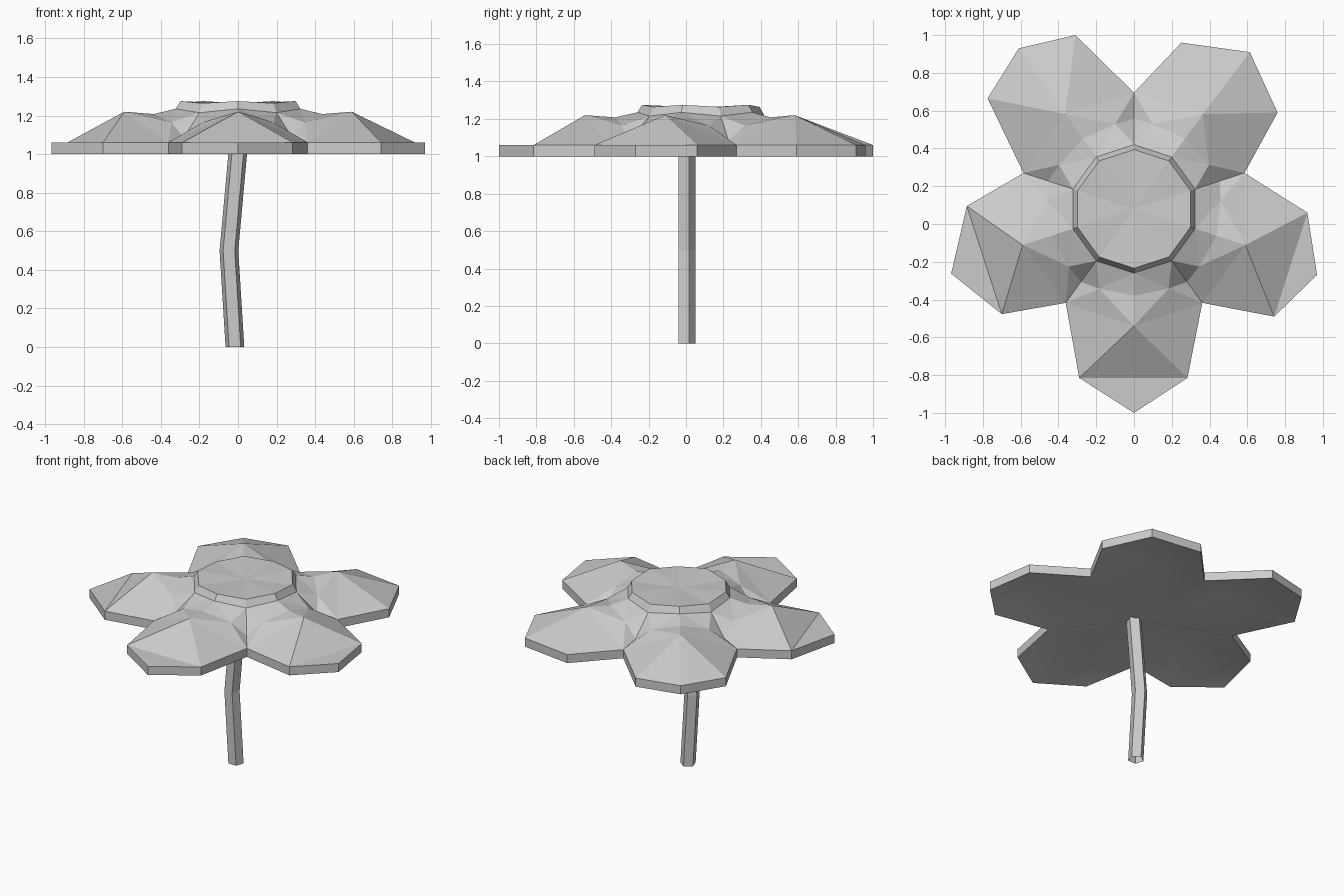
import bpy, bmesh
from math import radians, cos, sin

cube = bpy.data.objects.get("Cube")
if cube:
    bpy.data.objects.remove(cube, do_unlink=True)

grey = bpy.data.materials.new("soft_grey")
grey.use_nodes = True
grey.diffuse_color = (0.6, 0.6, 0.6, 1)
grey.node_tree.nodes["Principled BSDF"].inputs["Base Color"].default_value = (0.6, 0.6, 0.6, 1)

MID_Y = 0.08           # flower centre
BASE, RIM = 1.0, 1.06  # underside and top of the petal edge


def polar(radius, angle, z):
    a = radians(angle)
    return (radius * cos(a), MID_Y + radius * sin(a), z)


def face(bm, *points):
    bm.faces.new([bm.verts.new(p) for p in points])


def finish(bm, name, facing=0, smooth=False):
    """Weld and orient the faces: outward, or all up (1) or down (-1)."""
    bmesh.ops.remove_doubles(bm, verts=bm.verts, dist=0.0005)
    bmesh.ops.recalc_face_normals(bm, faces=bm.faces)
    for f in bm.faces:
        f.normal_update()
        f.smooth = smooth
        if f.normal.z * facing < 0:
            f.normal_flip()
    mesh = bpy.data.meshes.new(name)
    bm.to_mesh(mesh)
    bm.free()
    mesh.materials.append(grey)
    obj = bpy.data.objects.new(name, mesh)
    bpy.context.collection.objects.link(obj)


# Petals: direction, three outer edge points, whether the tip lies flat
petals = [
    (-90, [(-0.29, -0.815), (0, -1.0), (0.283, -0.815)], True),
    (-18, [(0.742, -0.49), (0.969, -0.27), (0.918, 0.06)], True),
    (54, [(0.76, 0.59), (0.613, 0.91), (0.25, 0.96)], False),
    (126, [(-0.31, 1.0), (-0.61, 0.93), (-0.775, 0.665)], False),
    (198, [(-0.885, 0.095), (-0.968, -0.263), (-0.70, -0.477)], True),
]
top, under = bmesh.new(), bmesh.new()
for angle, outer, flat_tip in petals:
    peak = polar(0.62, angle, 1.22)
    ridge = polar(0.46, angle, 1.208)
    ring_mid = polar(0.34, angle, 1.235)
    a, tip, b = [(x, y, RIM) for x, y in outer]
    if flat_tip:
        face(top, peak, a, b)
        face(top, a, tip, b)
    else:
        face(top, peak, a, tip)
        face(top, peak, tip, b)
    # Both flanks, and the steep-sided notch between neighbouring petals
    for side, shoulder in ((-1, a), (1, b)):
        valley_angle = angle + side * 36
        valley = polar(0.615, valley_angle, RIM)
        ring = polar(0.34, valley_angle, 1.215)
        notch = polar(0.478, valley_angle, 1.085)
        flank = polar(0.46, valley_angle - side * 12.5, 1.165)
        for tri in ((valley, shoulder, peak), (valley, peak, flank),
                    (flank, peak, ridge), (flank, ridge, ring_mid),
                    (flank, ring_mid, ring), (flank, ring, notch),
                    (valley, flank, notch)):
            face(top, *tri)
    # Vertical rim, and a gently arched underside folding in to the stem
    edge = [polar(0.615, angle - 36, RIM), a, tip, b, polar(0.615, angle + 36, RIM)]
    arch = polar(0.52, angle, 1.105)
    low = [(x, y, BASE) for x, y, z in edge]
    for p, q, low_p, low_q in zip(edge, edge[1:], low, low[1:]):
        face(top, p, q, low_q, low_p)
        face(under, low_p, low_q, arch)
    for corner in (low[0], low[-1]):
        face(under, corner, arch, (0, 0.03, 1.01))
finish(top, "petals")
finish(under, "petal_underside", facing=-1, smooth=True)

# Ten-sided centre: bevelled edge and a fluted, shallow dish
bm = bmesh.new()


def centre_ring(radius, i, valley_z, petal_z):
    return polar(radius, 36 * i + 18, petal_z if i % 2 else valley_z)


for i in range(10):
    outer = [centre_ring(0.34, k, 1.215, 1.235) for k in (i, i + 1)]
    inner = [centre_ring(0.314, k, 1.264, 1.275) for k in (i, i + 1)]
    face(bm, outer[0], outer[1], inner[1], inner[0])
    face(bm, inner[0], inner[1], (0, MID_Y, 1.26))
finish(bm, "flower_centre", facing=1)

# Bent five-sided stem, open at both ends
bm = bmesh.new()
levels = [(-0.016, 0), (-0.047, 0.5), (0, 1.02)]
rings = [[(x + 0.051 * cos(radians(90 + 72 * i)), 0.051 * sin(radians(90 + 72 * i)), z)
          for i in range(5)] for x, z in levels]
for low, high in zip(rings, rings[1:]):
    for i in range(5):
        j = (i + 1) % 5
        face(bm, low[i], low[j], high[j], high[i])
finish(bm, "stem")
